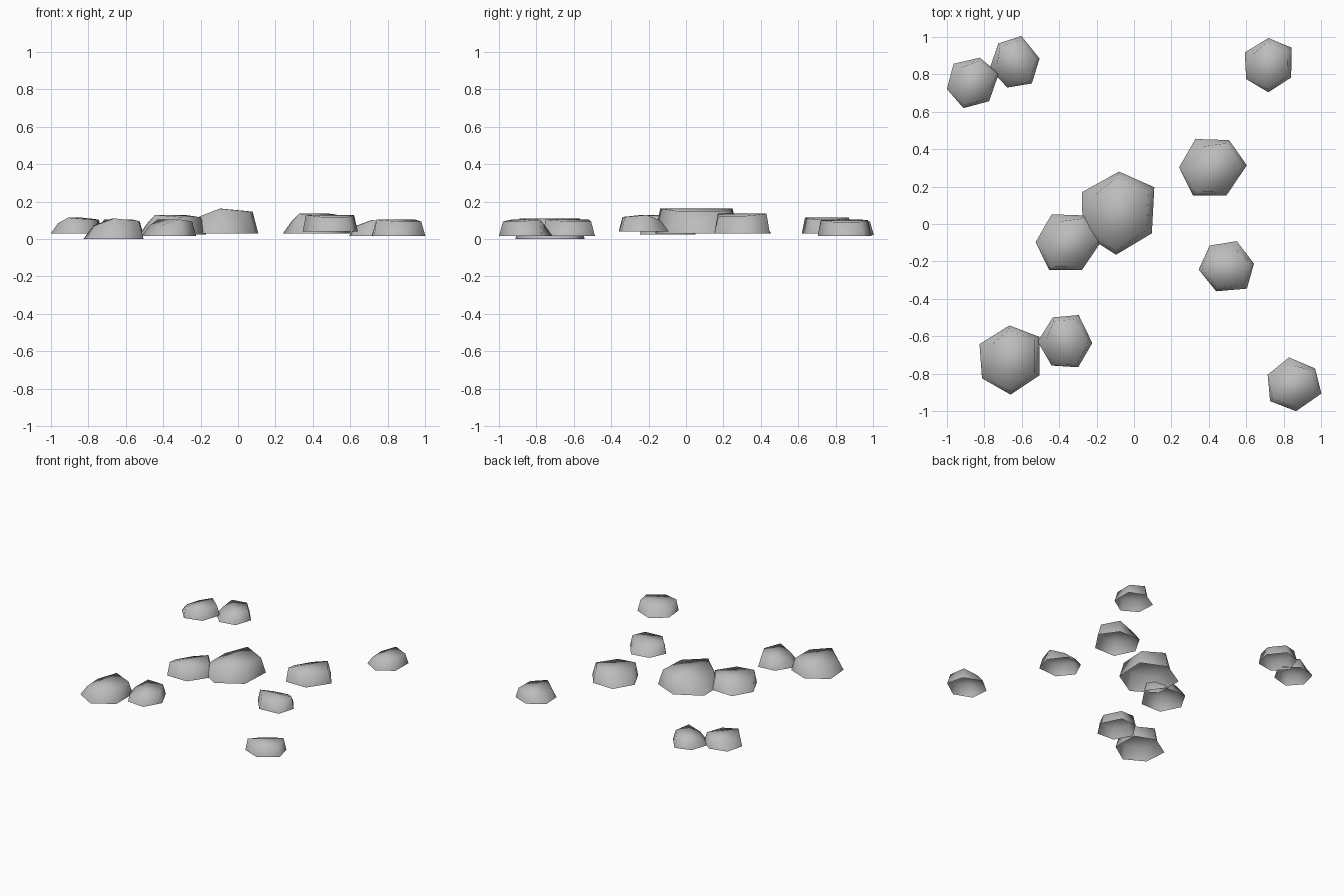
import bpy, bmesh
from math import radians

cube = bpy.data.objects.get("Cube")
if cube:
    bpy.data.objects.remove(cube, do_unlink=True)

# One plain stone colour
stone = bpy.data.materials.new("stone_grey")
stone.use_nodes = True
stone.diffuse_color = (0.5, 0.5, 0.5, 1)
stone.node_tree.nodes["Principled BSDF"].inputs["Base Color"].default_value = (0.5, 0.5, 0.5, 1)

# Unit pebble: an uneven hexagonal skirt, open below, with a ridge along y,
# a steep side towards +x and a low sloping side towards -x
BASE = [(0.02, 1.0), (0.88, 0.62), (0.82, -0.5), (-0.05, -1.02), (-0.86, -0.5), (-0.88, 0.5)]
TOP = [(-0.02, 0.86, 1), (0.74, 0.54, 0.88), (0.69, -0.43, 0.88),
       (-0.06, -0.9, 1), (-0.6, -0.4, 0.65), (-0.6, 0.4, 0.65)]
HEIGHT = 0.6

mesh = bpy.data.meshes.new("pebble")
bm = bmesh.new()
low = [bm.verts.new((x, y, 0)) for x, y in BASE]
high = [bm.verts.new((x, y, z * HEIGHT)) for x, y, z in TOP]
for i in range(6):
    j = (i + 1) % 6
    bm.faces.new((low[j], low[i], high[i], high[j]))
bm.faces.new(high[3::-1])                                # steep half of the top
bm.faces.new((high[0], high[5], high[4], high[3]))       # sloping half of the top
for face in bm.faces:
    face.smooth = True
bm.to_mesh(mesh)
bm.free()
mesh.materials.append(stone)

# Scattered pebbles: x, y, base height, radius, turn in degrees
PEBBLES = [
    (-0.085, 0.06, 0.03, 0.22, 0),
    (-0.355, -0.10, 0.025, 0.172, -31),
    (0.415, 0.30, 0.03, 0.175, -31),
    (0.495, -0.23, 0.04, 0.147, -82),
    (-0.66, -0.725, 0.0, 0.183, 3),
    (-0.365, -0.63, 0.015, 0.148, 29),
    (-0.865, 0.755, 0.03, 0.14, -16),
    (-0.635, 0.86, 0.02, 0.138, 42),
    (0.72, 0.85, 0.015, 0.143, 2),
    (0.85, -0.86, 0.015, 0.147, -52),
]
for n, (x, y, z, r, turn) in enumerate(PEBBLES, 1):
    ob = bpy.data.objects.new(f"pebble_{n}", mesh)
    ob.location = (x, y, z)
    ob.scale = (r, r, r)
    ob.rotation_euler.z = radians(turn)
    bpy.context.collection.objects.link(ob)
